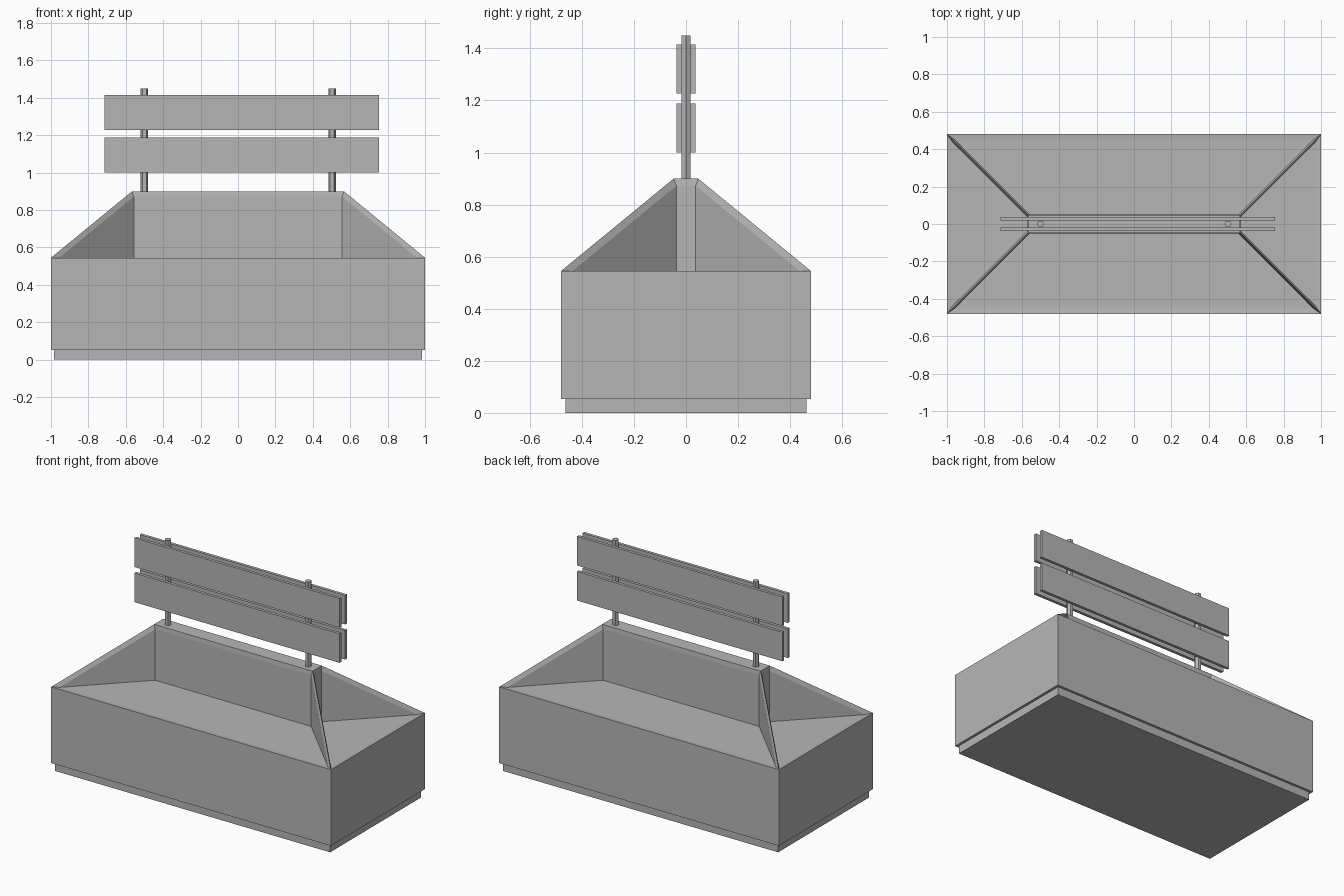
import bpy, bmesh
from mathutils import Vector

cube = bpy.data.objects.get("Cube")
if cube:
    bpy.data.objects.remove(cube, do_unlink=True)

grey = bpy.data.materials.new("plain grey")
grey.use_nodes = True
colour = (0.47, 0.47, 0.47, 1)
grey.diffuse_color = colour
grey.node_tree.nodes["Principled BSDF"].inputs["Base Color"].default_value = colour


def make_object(name, bm):
    mesh = bpy.data.meshes.new(name)
    bm.to_mesh(mesh)
    bm.free()
    mesh.materials.append(grey)
    obj = bpy.data.objects.new(name, mesh)
    bpy.context.collection.objects.link(obj)
    return obj


def box(name, low, high):
    low, high = Vector(low), Vector(high)
    bm = bmesh.new()
    bmesh.ops.create_cube(bm, size=1)
    bmesh.ops.scale(bm, vec=high - low, verts=bm.verts)
    bmesh.ops.translate(bm, vec=(low + high) / 2, verts=bm.verts)
    return make_object(name, bm)


def ring(bm, x, y, z):
    return [bm.verts.new((sx * x, sy * y, z))
            for sx, sy in ((-1, -1), (1, -1), (1, 1), (-1, 1))]


# Bin body: upright sides below a hipped top with a flat ridge
RIM_Z, RIDGE_Z = 0.545, 0.9
bm = bmesh.new()
rings = [ring(bm, 1, 0.48, 0.053), ring(bm, 1, 0.48, RIM_Z), ring(bm, 0.567, 0.047, RIDGE_Z)]
slopes = []
for level, (lower, upper) in enumerate(zip(rings, rings[1:])):
    for i in range(4):
        j = (i + 1) % 4
        face = bm.faces.new((lower[i], lower[j], upper[j], upper[i]))
        if level == 1:
            slopes.append(face)
bm.faces.new(reversed(rings[0]))
bm.faces.new(rings[2])
bm.normal_update()

# Stepped frame around each sloping opening
bmesh.ops.inset_individual(bm, faces=slopes, thickness=0.02, depth=-0.02,
                           use_even_offset=True)

# Open bays: floor, upright back wall and triangular side walls
for face in slopes:
    verts = list(face.verts)
    start = next(i for i in range(4) if verts[i].co.z < 0.7 and verts[i - 1].co.z > 0.7)
    a, b, c, d = verts[start:] + verts[:start]
    bm.faces.remove(face)
    c_low = bm.verts.new((c.co.x, c.co.y, b.co.z))
    d_low = bm.verts.new((d.co.x, d.co.y, a.co.z))
    bm.faces.new((a, b, c_low, d_low))
    bm.faces.new((d_low, c_low, c, d))
    bm.faces.new((b, c, c_low))
    bm.faces.new((d, a, d_low))
make_object("bin_body", bm)

# Recessed plinth
box("plinth", (-0.983, -0.463, 0), (0.983, 0.463, 0.055))

# Six-sided sign posts
for side, x in (("right", -0.5), ("left", 0.503)):
    bm = bmesh.new()
    bmesh.ops.create_cone(bm, cap_ends=True, segments=6, radius1=0.02, radius2=0.02, depth=0.56)
    top = max(bm.verts, key=lambda v: v.co.y).co.y
    if top > 0.019:  # corners point sideways
        for v in bm.verts:
            v.co.x, v.co.y = v.co.y, -v.co.x
    bmesh.ops.translate(bm, vec=(x, 0, 1.17), verts=bm.verts)
    make_object(side + "_post", bm)

# Pairs of sign boards either side of the posts
for level, z in (("lower", 1.0), ("upper", 1.227)):
    for side, y in (("front", -0.037), ("back", 0.018)):
        box(f"{level}_{side}_board", (-0.715, y, z), (0.753, y + 0.019, z + 0.188))
